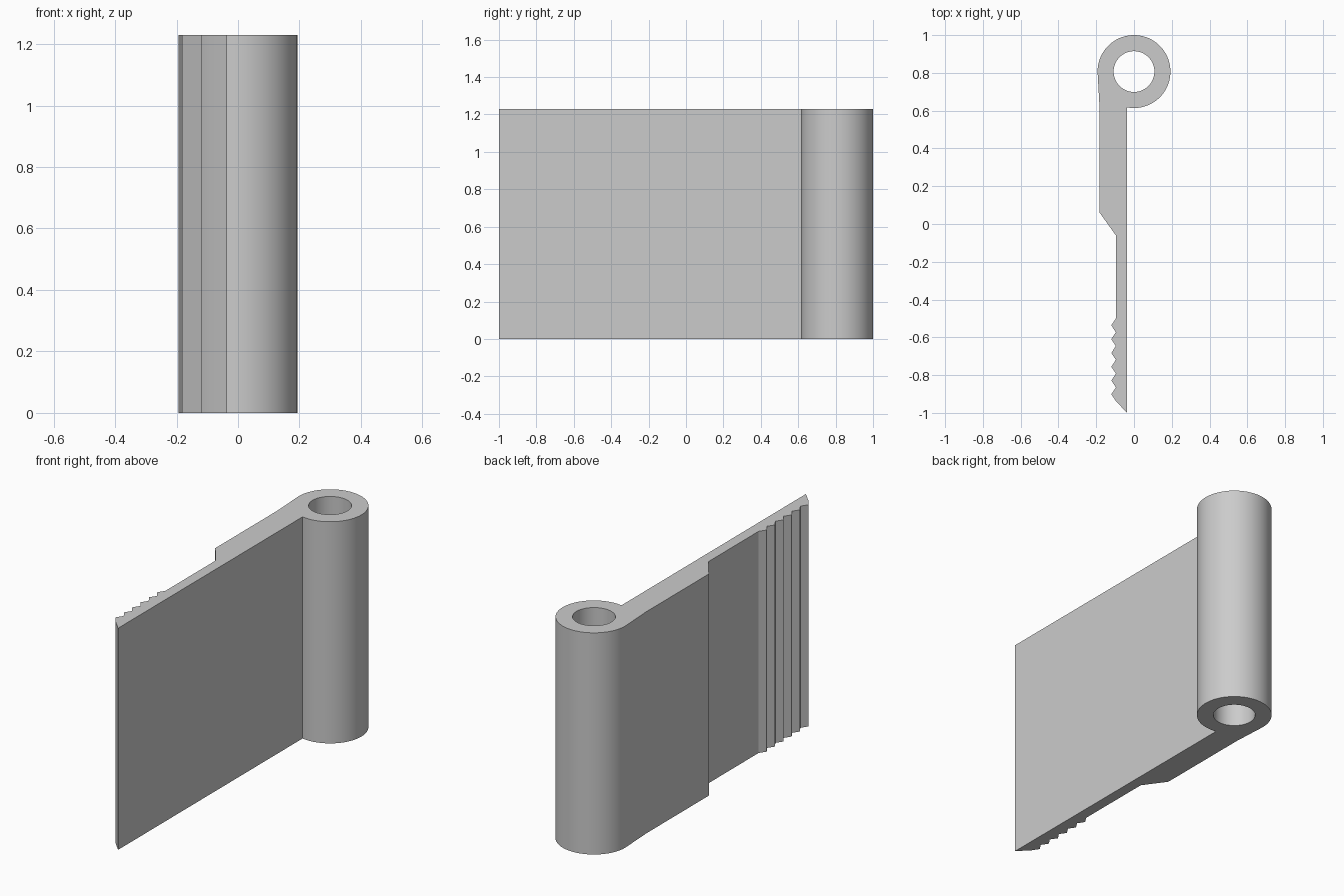
import bpy
import bmesh
from math import acos, pi, cos, sin

cube = bpy.data.objects.get("Cube")
if cube:
    bpy.data.objects.remove(cube, do_unlink=True)

HEIGHT = 1.23
OUTER, BORE, EYE_Y = 0.193, 0.108, 0.807
FLAT_X, THIN_X, TOOTH_X = -0.036, -0.096, -0.12
TEETH, PITCH, TEETH_Y = 6, 0.073, -0.5


def arc(radius, start, end, steps):
    """Points round the eye centre, both ends included."""
    angles = [start + (end - start) * i / steps for i in range(steps + 1)]
    return [(radius * cos(a), EYE_Y + radius * sin(a)) for a in angles]


def add_loop(bm, points):
    verts = [bm.verts.new((x, y, 0)) for x, y in points]
    return [bm.edges.new((v, verts[i - 1])) for i, v in enumerate(verts)]


# Outline: barrel, thick leaf, bevelled step, serrated thin leaf, pointed tip
outline = arc(OUTER, -acos(FLAT_X / OUTER), pi, 72)
outline += [(-0.182, 0.61), (-0.182, 0.06), (THIN_X, -0.06), (THIN_X, TEETH_Y)]
for i in range(TEETH):
    y = TEETH_Y - i * PITCH
    outline += [(TOOTH_X, y - PITCH / 2), (THIN_X, y - PITCH)]
outline.append((FLAT_X, -1))

# Fill the outline around the pin bore and extrude it upward
bm = bmesh.new()
edges = add_loop(bm, outline) + add_loop(bm, arc(BORE, 0, 2 * pi, 64)[:-1])
bmesh.ops.triangle_fill(bm, edges=edges, use_beauty=True)
top = bmesh.ops.extrude_face_region(bm, geom=bm.faces[:], use_keep_orig=True)
bmesh.ops.translate(bm, vec=(0, 0, HEIGHT),
                    verts=[g for g in top["geom"] if isinstance(g, bmesh.types.BMVert)])
bmesh.ops.recalc_face_normals(bm, faces=bm.faces[:])

mesh = bpy.data.meshes.new("hinge_leaf")
bm.to_mesh(mesh)
bm.free()
leaf = bpy.data.objects.new("hinge_leaf", mesh)
bpy.context.collection.objects.link(leaf)

# Plain grey material
grey = bpy.data.materials.new("light_grey")
grey.use_nodes = True
colour = (0.6, 0.6, 0.6, 1)
grey.diffuse_color = colour
grey.node_tree.nodes["Principled BSDF"].inputs["Base Color"].default_value = colour
mesh.materials.append(grey)

# Smooth curved walls, crisp corners
bpy.ops.object.select_all(action="DESELECT")
leaf.select_set(True)
bpy.context.view_layer.objects.active = leaf
bpy.ops.object.shade_smooth_by_angle(angle=pi / 9)
